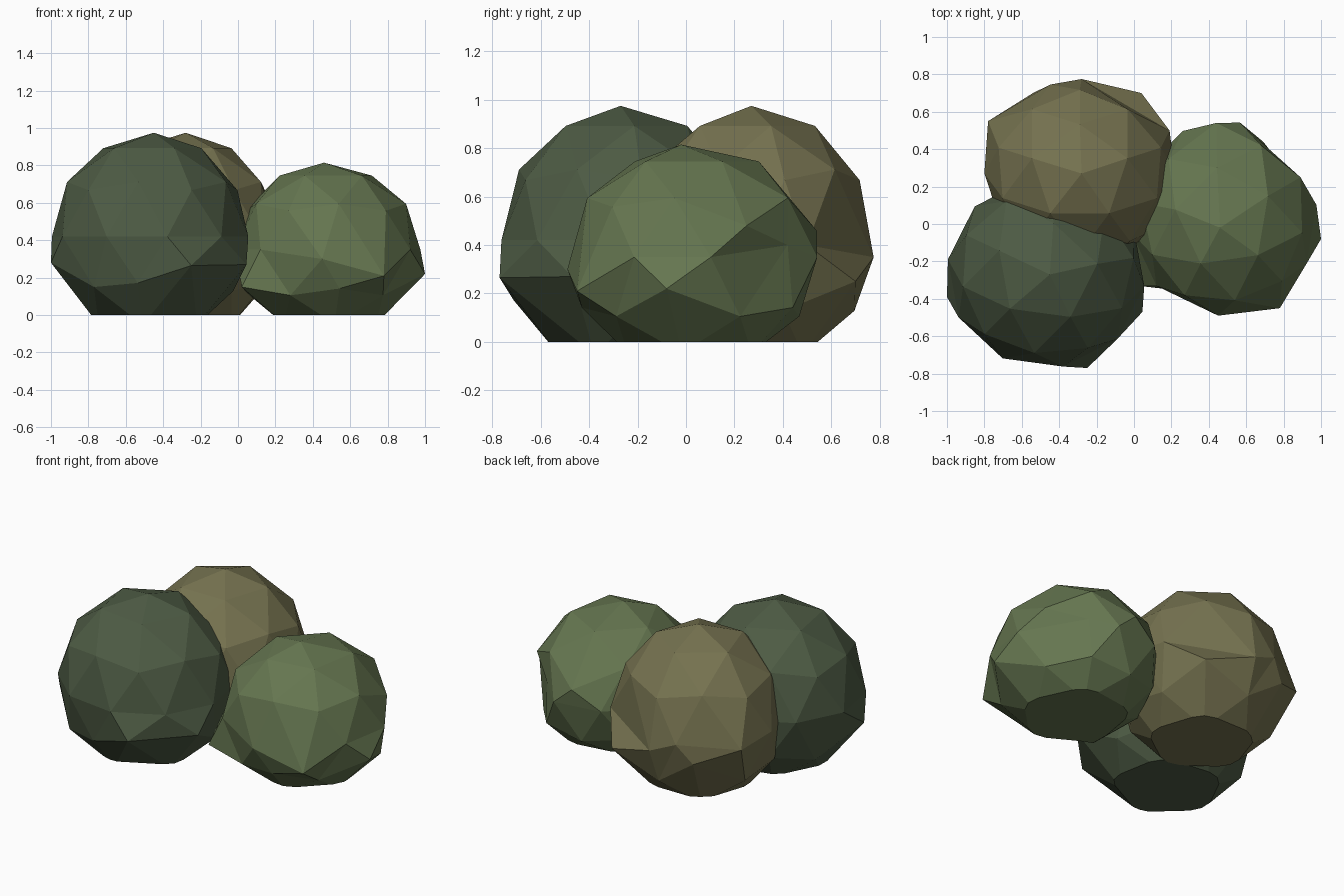
import bpy, bmesh
from math import radians
from mathutils import Vector, Matrix

if "Cube" in bpy.data.objects:
    bpy.data.objects.remove(bpy.data.objects["Cube"])


def material(name, rgb):
    m = bpy.data.materials.new(name)
    m.diffuse_color = (*rgb, 1)
    m.use_nodes = True
    m.node_tree.nodes["Principled BSDF"].inputs["Base Color"].default_value = m.diffuse_color
    return m


def bush(name, centre, radii, turn, corners, rgb):
    """Faceted leaf clump: low-poly ball, key corners pulled out, cut flat at the ground."""
    bm = bmesh.new()
    bmesh.ops.create_icosphere(bm, subdivisions=2, radius=1)
    mat = (Matrix.Translation(centre) @ Matrix.Diagonal((*radii, 1))
           @ Matrix.Rotation(radians(turn), 4, 'Z'))
    bmesh.ops.transform(bm, matrix=mat, verts=bm.verts)
    # pull the nearest free vertex to each visible corner
    free = set(bm.verts)
    for c in map(Vector, corners):
        v = min(free, key=lambda w: (w.co - c).length)
        if (v.co - c).length < 0.21:
            v.co = c
            free.discard(v)
    # flat underside
    geom = bm.verts[:] + bm.edges[:] + bm.faces[:]
    cut = bmesh.ops.bisect_plane(bm, geom=geom, plane_co=(0, 0, 0),
                                 plane_no=(0, 0, 1), clear_inner=True)
    rim = [e for e in cut['geom_cut'] if isinstance(e, bmesh.types.BMEdge)]
    bmesh.ops.contextual_create(bm, geom=rim)
    bmesh.ops.recalc_face_normals(bm, faces=bm.faces)
    me = bpy.data.meshes.new(name)
    bm.to_mesh(me)
    bm.free()
    ob = bpy.data.objects.new(name, me)
    bpy.context.collection.objects.link(ob)
    me.materials.append(material(name + "_leaf", rgb))


# front left, dark green
bush("dark_bush", (-0.47, -0.26, 0.42), (0.53, 0.51, 0.555), 10,
     [(-1.0, -0.39, 0.28), (-0.25, -0.77, 0.265), (0.045, -0.47, 0.27),
      (-0.45, -0.27, 0.975), (-0.77, -0.62, 0.15)],
     (0.075, 0.105, 0.058))

# back, olive
bush("olive_bush", (-0.29, 0.27, 0.42), (0.51, 0.5, 0.555), 18,
     [(-0.28, 0.775, 0.35), (-0.28, 0.27, 0.975), (-0.78, 0.55, 0.4),
      (0.19, 0.5, 0.4), (-0.54, 0.7, 0.3), (0.04, 0.7, 0.25)],
     (0.18, 0.17, 0.08))

# right, light green, lower
bush("light_bush", (0.48, 0.03, 0.35), (0.5, 0.52, 0.465), 26,
     [(1.0, -0.08, 0.22), (0.44, 0.54, 0.46), (0.45, -0.49, 0.3),
      (0.46, -0.02, 0.815), (0.78, -0.45, 0.21), (0.02, -0.33, 0.15),
      (0.89, 0.25, 0.48), (0.7, 0.42, 0.4)],
     (0.13, 0.18, 0.08))
